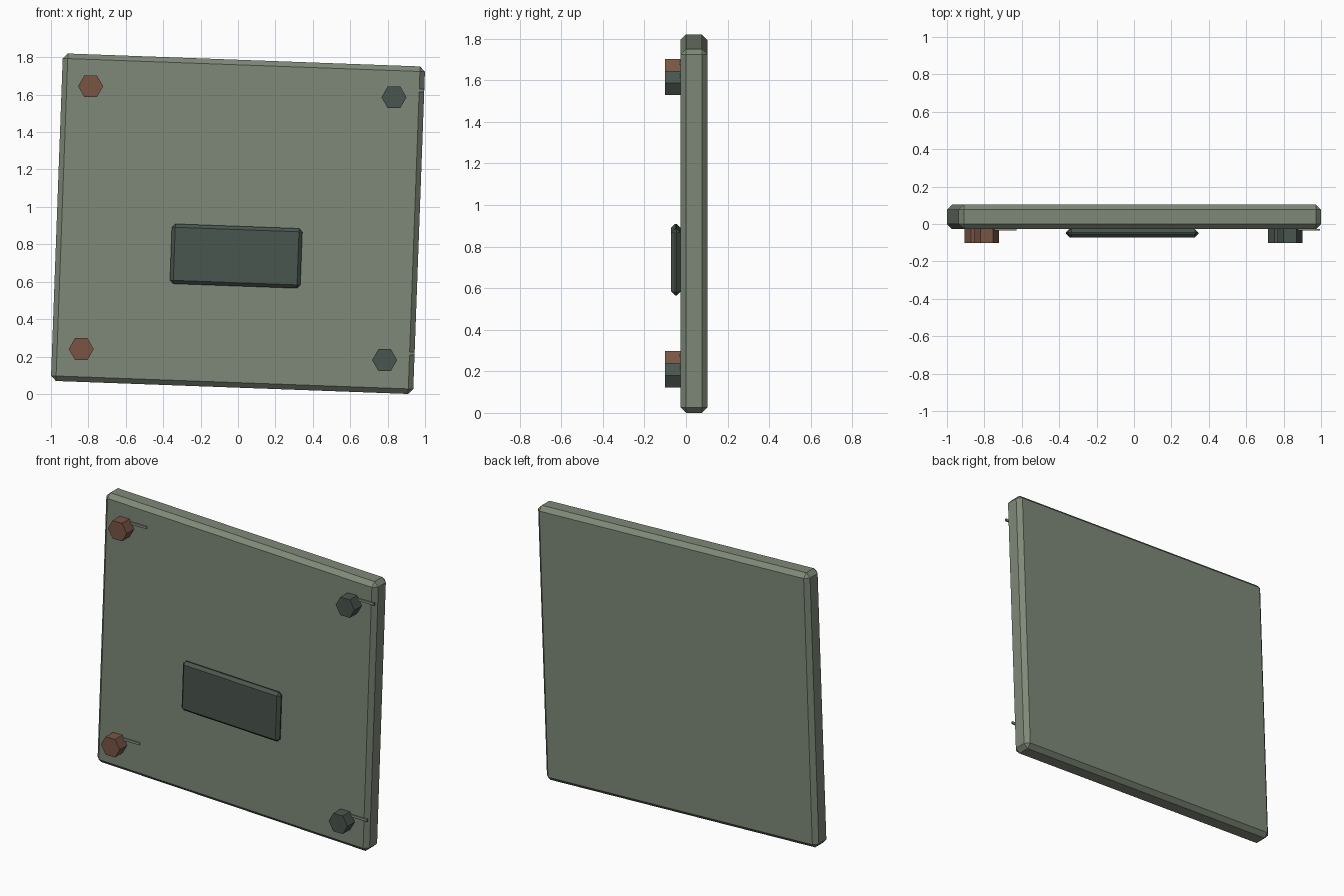
import bpy
from math import radians
from mathutils import Matrix

cube = bpy.data.objects.get("Cube")
if cube:
    bpy.data.objects.remove(cube, do_unlink=True)

TILT = radians(2.1)
PANEL_FRONT = -0.027


def material(name, rgb):
    mat = bpy.data.materials.new(name)
    mat.use_nodes = True
    mat.diffuse_color = (*rgb, 1)
    mat.node_tree.nodes["Principled BSDF"].inputs["Base Color"].default_value = (*rgb, 1)
    return mat


sage = material("sage green", (0.21, 0.25, 0.188))
slate = material("dark slate green", (0.068, 0.092, 0.077))
rust = material("rust brown", (0.19, 0.09, 0.057))


def block(name, centre, size, mat, tilt=0.0, bevel=0.0):
    """Box turned about the depth axis, with an optional chamfer."""
    bpy.ops.mesh.primitive_cube_add(size=1, location=centre, rotation=(0, tilt, 0))
    obj = bpy.context.object
    obj.name = name
    obj.data.transform(Matrix.Diagonal((*size, 1)))
    obj.data.materials.append(mat)
    if bevel:
        mod = obj.modifiers.new("chamfer", 'BEVEL')
        mod.width = bevel
        mod.segments = 1
    return obj


def bolt(name, x, z, mat):
    """Hexagonal bolt head with a thin scratch beside it."""
    front, back = -0.102, -0.02
    bpy.ops.mesh.primitive_cylinder_add(
        vertices=6, radius=0.067, depth=back - front,
        location=(x, (front + back) / 2, z))
    obj = bpy.context.object
    obj.name = name + "_bolt"
    obj.data.transform(Matrix.Rotation(radians(90), 4, 'X') @ Matrix.Rotation(radians(30), 4, 'Z'))
    obj.data.materials.append(mat)
    block(name + "_scratch", (x + 0.08, PANEL_FRONT - 0.003, z + 0.036),
          (0.16, 0.008, 0.016), sage)


# Chamfered slab
block("panel", (0, 0.038, 0.91), (1.938, 0.131, 1.752), sage, TILT, 0.027)

# Raised plate on the front
block("centre_plate", (-0.01, -0.049, 0.737), (0.698, 0.044, 0.32), slate, TILT, 0.018)

# Corner bolts
bolt("upper_right", -0.788, 1.645, rust)
bolt("lower_right", -0.838, 0.24, rust)
bolt("upper_left", 0.834, 1.586, slate)
bolt("lower_left", 0.784, 0.181, slate)
